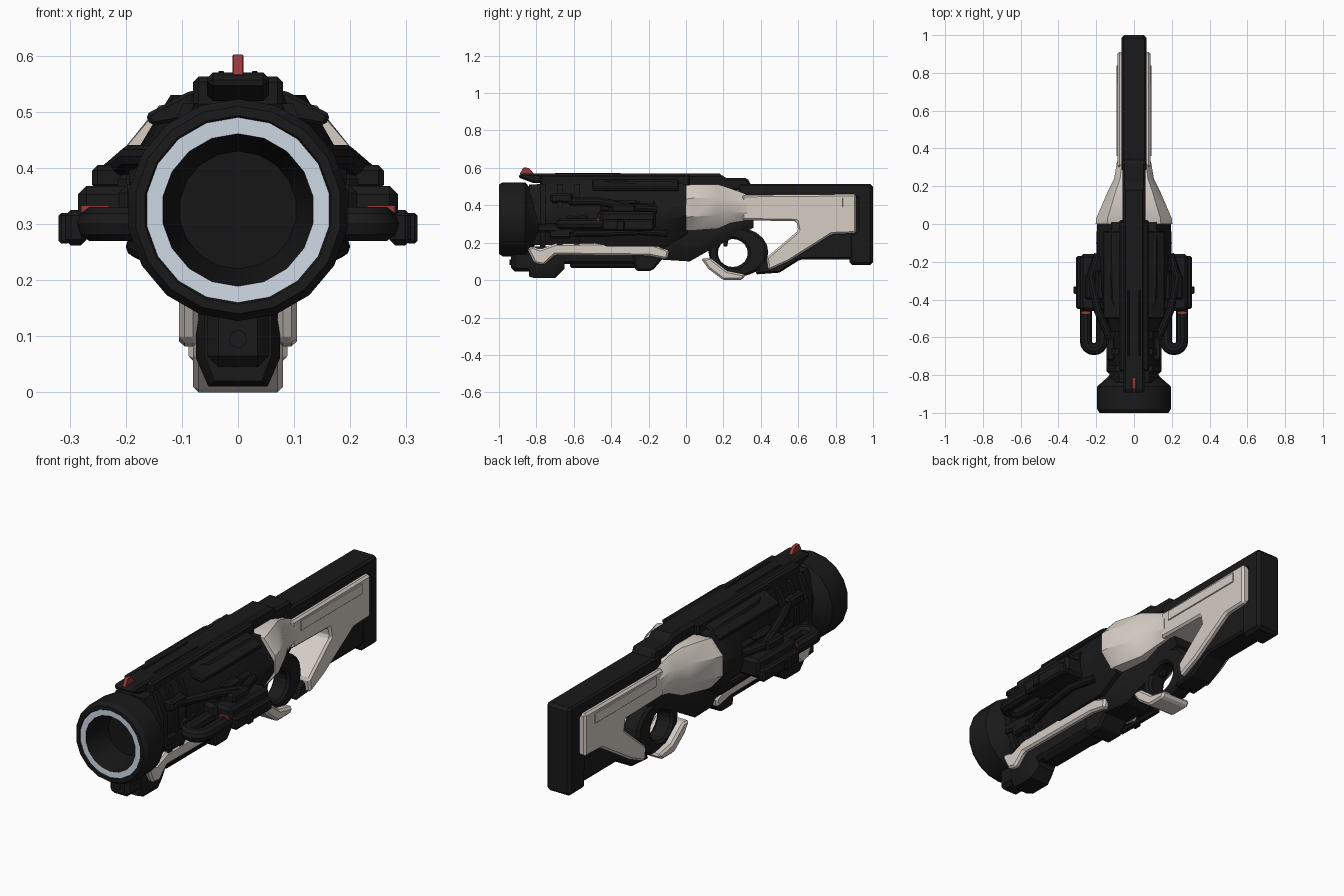
import bpy, bmesh, math, random
from mathutils import Vector

random.seed(4)
cube = bpy.data.objects.get("Cube")
if cube:
    bpy.data.objects.remove(cube, do_unlink=True)


def material(name, red, green, blue):
    mat = bpy.data.materials.new(name)
    mat.use_nodes = True
    colour = (red, green, blue, 1)
    mat.diffuse_color = colour
    mat.node_tree.nodes["Principled BSDF"].inputs["Base Color"].default_value = colour
    return mat


BLACK = material("black metal", .01, .01, .01)
BORE = material("bore black", .008, .008, .008)
WHITE = material("warm white shell", .67, .61, .56)
GLOW = material("pale blue ring", .62, .69, .78)
RED = material("red accent", .32, .04, .04)


def finish(name, mesh, materials, bevel=0, smooth=False):
    """Turn a bmesh into an object, with chamfered edges if asked."""
    bmesh.ops.recalc_face_normals(mesh, faces=mesh.faces)
    data = bpy.data.meshes.new(name)
    mesh.to_mesh(data)
    mesh.free()
    part = bpy.data.objects.new(name, data)
    bpy.context.collection.objects.link(part)
    for mat in materials:
        data.materials.append(mat)
    if bevel:
        chamfer = part.modifiers.new("chamfer", "BEVEL")
        chamfer.width, chamfer.segments = bevel, 1
    if smooth:
        bpy.ops.object.select_all(action="DESELECT")
        part.select_set(True)
        bpy.context.view_layer.objects.active = part
        bpy.ops.object.shade_smooth_by_angle(angle=math.radians(30))


def skin(mesh, rings):
    """Join rings of vertices with quads and return the faces of each step."""
    steps = []
    for near, far in zip(rings, rings[1:]):
        count = len(near)
        steps.append([mesh.faces.new((near[i], near[(i + 1) % count], far[(i + 1) % count], far[i]))
                      for i in range(count)])
    mesh.faces.new(rings[0])
    mesh.faces.new(rings[-1])
    return steps


def sides(mirror):
    return (("_left", 1), ("_right", -1)) if mirror else (("", 1),)


def prism(name, profile, span, mat=BLACK, bevel=.01, mirror=False, along="x"):
    """Extrude a (y, z) profile along x, or an (x, z) profile along y."""
    for suffix, sign in sides(mirror):
        mesh = bmesh.new()
        skin(mesh, [[mesh.verts.new((sign * end, a, b) if along == "x" else (sign * a, end, b))
                     for a, b in profile] for end in span])
        finish(name + suffix, mesh, [mat], bevel)


def box(name, x, y, z, mat=BLACK, bevel=.01, mirror=False):
    corners = [(y[i], z[j]) for i, j in ((0, 0), (1, 0), (1, 1), (0, 1))]
    prism(name, corners, x, mat, bevel, mirror)


def slab(name, half, y, z, mat=BLACK, bevel=.01):
    """Box centred across the model."""
    box(name, (-half, half), y, z, mat, bevel)


def hull(name, sections, mat=BLACK, cut=.3):
    """Chamfered hull through sections of y, half width, bottom and top."""
    mesh = bmesh.new()
    rings = []
    for y, half, low, high in sections:
        flat, drop = half * (1 - cut), (high - low) * cut
        quarter = [(flat, low), (half, low + drop), (half, high - drop), (flat, high)]
        outline = quarter + [(-x, z) for x, z in reversed(quarter)]
        rings.append([mesh.verts.new((x, y, z)) for x, z in outline])
    skin(mesh, rings)
    finish(name, mesh, [mat], smooth=True)


def circle(count, start=0):
    return [(math.cos(a), math.sin(a)) for a in
            (start + math.tau * i / count for i in range(count))]


def tube(name, path, radius, mirror=True):
    """Round pipe swept along a polyline."""
    for suffix, sign in sides(mirror):
        points = [Vector((sign * x, y, z)) for x, y, z in path]
        mesh = bmesh.new()
        rings = []
        for i, point in enumerate(points):
            ahead = points[min(i + 1, len(points) - 1)] - points[max(i - 1, 0)]
            across = ahead.cross(Vector((0, 0, 1))).normalized()
            up = across.cross(ahead).normalized()
            rings.append([mesh.verts.new(point + radius * (c * across + s * up))
                          for c, s in circle(10)])
        skin(mesh, rings)
        finish(name + suffix, mesh, [BLACK], smooth=True)


# Muzzle: a lathed rim, glowing ring and dark bore
AXIS, RIM, FRONT = .325, .198, -1
mesh = bmesh.new()
lathe = [(.12, .22), (.14, .19), (RIM, .14), (RIM, .02), (.185, 0), (.168, 0),
         (.165, .005), (.136, .006), (.13, .03), (.105, .14)]
rings = [[mesh.verts.new((r * c, FRONT + depth, AXIS + r * s)) for c, s in circle(18, math.pi / 18)]
         for r, depth in lathe]
for step, faces in enumerate(skin(mesh, rings)):
    for face in faces:
        face.material_index = 1 if step == 6 else 2 if step > 6 else 0
mesh.faces.ensure_lookup_table()
mesh.faces[-1].material_index = 2
finish("muzzle", mesh, [BLACK, GLOW, BORE], smooth=True)

# Main body with bands around the barrel
hull("barrel_body", [(-.84, .13, .19, .51), (-.5, .135, .18, .53), (-.4, .19, .18, .53),
                     (-.1, .2, .18, .53), (.01, .195, .25, .51)], cut=.4)
for i in range(3):
    start = -.78 + i * .09
    hull("barrel_band", [(start, .14, .18, .515), (start + .03, .14, .18, .515)])
hull("rear_receiver", [(-.14, .1, .11, .3), (.02, .09, .1, .3), (.16, .06, .18, .3), (.36, .05, .28, .4)])

# Top rail, covers and red sight
prism("top_rail", [(-.82, .52), (-.9, .55), (-.88, .57), (.19, .57), (.2, .5)], (-.055, .055))
slab("top_cover", .08, (-.78, .02), (.5, .563))
prism("rear_cover", [(0, .48), (0, .565), (.19, .565), (.21, .545), (.33, .545), (.36, .48)], (-.06, .06))
prism("sight_blade", [(-.89, .565), (-.87, .602), (-.84, .6), (-.81, .565)], (-.01, .01), RED, .002)
box("rail_groove_trim", (.025, .035), (-.7, -.35), (.56, .573), BLACK, .002, mirror=True)

# Sloped shoulder plates and clustered machinery on both flanks
prism("shoulder_plate", [(.07, .54), (.09, .535), (.165, .495), (.155, .475), (.07, .49)],
      (-.5, -.04), bevel=.006, mirror=True, along="y")
for i in range(18):
    start, base = random.uniform(-.48, -.25), random.uniform(.25, .43)
    top = base + random.uniform(.03, .07)
    reach = .235 - .7 * max(0, top - .38, .3 - base) - random.uniform(0, .03)
    box("flank_block", (.1, reach), (start, start + random.uniform(.08, .2)),
        (base, top), BLACK, .015, mirror=True)
for i in range(5):
    start, base = random.uniform(-.8, -.6), random.uniform(.22, .42)
    box("barrel_block", (.1, .145), (start, start + .12), (base, base + .05), mirror=True)
tube("upper_cable", [(.12, -.62, .42), (.19, -.46, .42), (.23, -.28, .385), (.19, -.16, .38)], .022)
tube("lower_cable", [(.12, -.6, .25), (.16, -.45, .25), (.18, -.25, .26), (.16, -.1, .25)], .02)
box("shoulder_knob", (.2, .26), (-.4, -.27), (.36, .405), mirror=True)

# Side pods with bent pipes and a red seam
box("side_pod", (.17, .285), (-.46, -.16), (.275, .368), bevel=.015, mirror=True)
box("pod_cap", (.27, .308), (-.45, -.17), (.262, .325), mirror=True)
box("pod_stud", (.3, .32), (-.37, -.33), (.265, .32), bevel=.005, mirror=True)
PIPE, BEND, LEVEL, BORE_SIZE = .212, .043, .3, .032
bend = [(PIPE + BEND * math.cos(a), -.62 - BEND * math.sin(a), LEVEL)
        for a in (math.pi * i / 8 for i in range(9))]
outer, inner = bend[0][0], bend[-1][0]
tube("pod_pipe", [(outer, -.45, LEVEL)] + bend + [(inner, -.46, LEVEL)], BORE_SIZE)
box("pipe_seam", (outer - .025, outer + .025), (-.476, -.464),
    (LEVEL, LEVEL + BORE_SIZE + .001), RED, 0, mirror=True)

# Underslung launcher with white side rails
hull("under_foot", [(-.84, .06, .02, .18), (-.81, .075, .01, .18), (-.7, .075, .01, .18), (-.65, .06, .06, .18)])
slab("under_nose", .055, (-.935, -.8), (.045, .16), bevel=.02)
slab("under_barrel", .06, (-.7, -.2), (.085, .2), bevel=.015)
slab("under_grip", .045, (-.62, -.24), (.065, .1))
prism("under_catch", [(-.27, .05), (-.18, .05), (-.05, .2), (-.3, .2)], (-.07, .07))
tube("front_nozzle", [(0, -.945, .095), (0, -.9, .095)], .016, mirror=False)
prism("side_rail", [(-.85, .17), (-.82, .18), (-.78, .165), (-.7, .195), (-.2, .2), (-.09, .16), (-.1, .11),
                    (-.2, .13), (-.7, .135), (-.76, .08), (-.81, .09)],
      (.07, .105), WHITE, mirror=True)

# White rear shroud tapering into the stock
hull("rear_shroud", [(0, .203, .265, .505), (.03, .2, .265, .512), (.17, .14, .275, .512),
                     (.24, .105, .305, .49), (.33, .09, .32, .455)], WHITE)

# Grip and trigger guard: an off-centre oval loop, thick at the grip
mesh = bmesh.new()
edges = []
for x in (-.045, .045):
    edges.append([mesh.verts.new((x, .28 + .16 * c, .15 + .13 * s)) for c, s in circle(20)])
for x in (.045, -.045):
    edges.append([mesh.verts.new((x, .25 + .08 * c, .145 + .075 * s)) for c, s in circle(20)])
for near, far in zip(edges, edges[1:] + edges[:1]):
    for i in range(20):
        j = (i + 1) % 20
        mesh.faces.new((near[i], near[j], far[j], far[i]))
finish("grip_loop", mesh, [BLACK], .012)
prism("guard_foot", [(.08, .115), (.12, .06), (.2, 0), (.3, 0), (.32, .03), (.22, .05), (.13, .12)],
      (-.08, .08), WHITE)
prism("trigger", [(.2, .23), (.23, .23), (.22, .18), (.2, .18)], (-.012, .012), bevel=.003)

# Stock: black spine, white shell around the opening, lower brace and butt
SPINE, SHELL = .066, .088
slab("stock_spine", SPINE, (.28, .99), (.44, .515))
prism("stock_shell", [(.3, .455), (.91, .46), (.91, .25), (.78, .245), (.55, .1), (.44, .05),
                      (.43, .12), (.6, .265), (.59, .315), (.3, .32)], (-SHELL, SHELL), WHITE)
box("shell_panel", (SHELL - .002, SHELL + .005), (.36, .84), (.39, .44), WHITE, .002, mirror=True)
prism("stock_brace", [(.37, .03), (.5, .04), (.61, .11), (.9, .11), (.9, .27), (.76, .25),
                      (.54, .12), (.4, .1)], (-.062, .062))
prism("butt_pad", [(.91, .515), (1, .515), (1, .08), (.875, .08), (.87, .25), (.91, .27)],
      (-SPINE, SPINE), bevel=.015)
